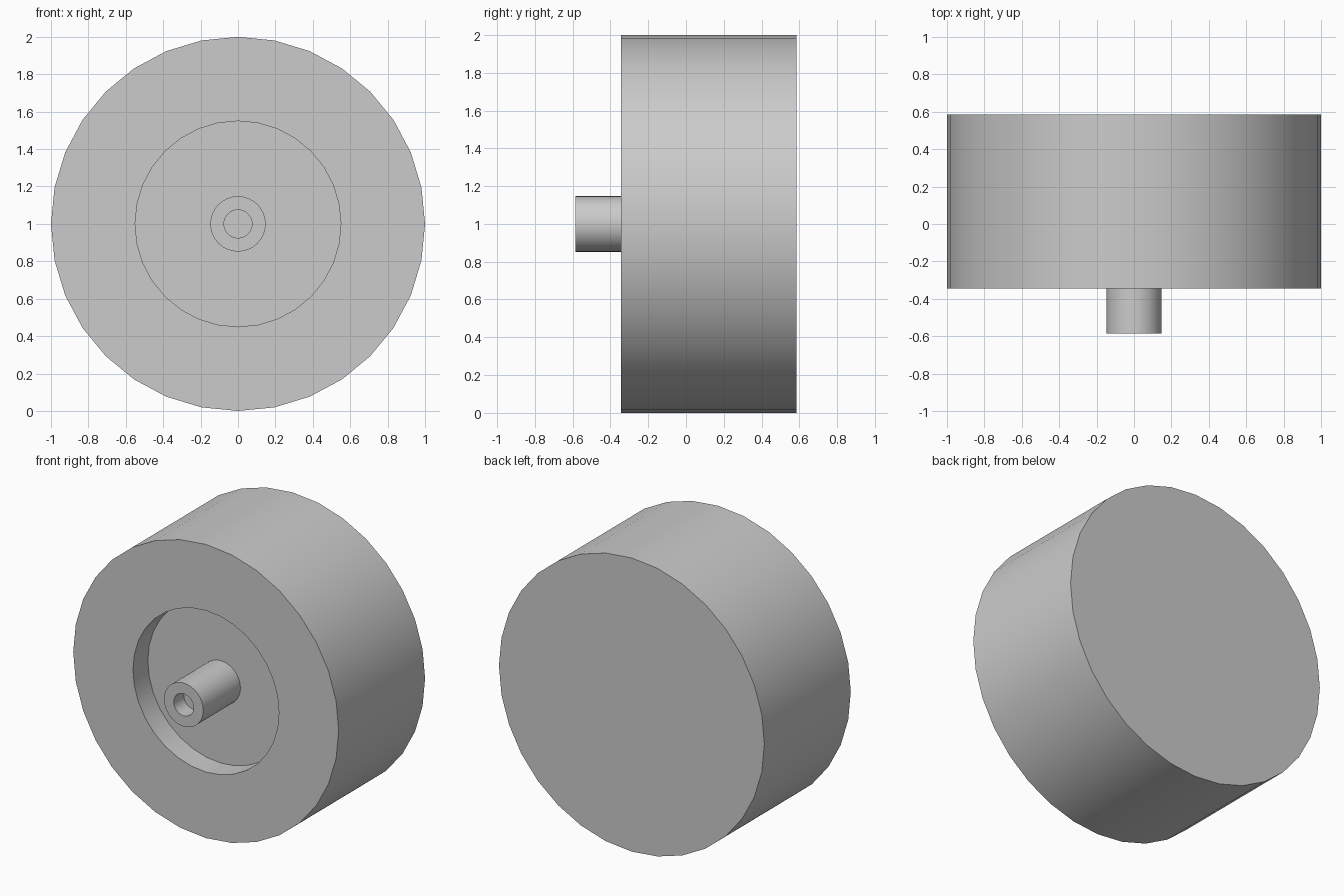
import bpy, bmesh, math

cube = bpy.data.objects.get("Cube")
if cube:
    bpy.data.objects.remove(cube, do_unlink=True)

SIDES = 32
CENTRE_Z = 1.0

grey = bpy.data.materials.new("plain_grey")
grey.use_nodes = True
colour = (0.6, 0.6, 0.6, 1)
grey.diffuse_color = colour
grey.node_tree.nodes["Principled BSDF"].inputs["Base Color"].default_value = colour


def lathe(name, profile):
    """Turn (radius, y) points around the horizontal axle, closing both ends."""
    bm = bmesh.new()
    rings = []
    for radius, y in profile:
        angles = [2 * math.pi * i / SIDES for i in range(SIDES)]
        rings.append([bm.verts.new((radius * math.cos(a), y, CENTRE_Z + radius * math.sin(a)))
                      for a in angles])
    for a, b in zip(rings, rings[1:]):
        for i in range(SIDES):
            j = (i + 1) % SIDES
            bm.faces.new((a[i], a[j], b[j], b[i]))
    bm.faces.new(rings[0])
    bm.faces.new(rings[-1])
    bmesh.ops.recalc_face_normals(bm, faces=bm.faces)
    mesh = bpy.data.meshes.new(name)
    bm.to_mesh(mesh)
    bm.free()
    mesh.materials.append(grey)
    obj = bpy.data.objects.new(name, mesh)
    bpy.context.collection.objects.link(obj)
    bpy.ops.object.select_all(action='DESELECT')
    obj.select_set(True)
    bpy.context.view_layer.objects.active = obj
    bpy.ops.object.shade_smooth_by_angle(angle=math.radians(30))
    return obj


FLOOR_Y = -0.185

# Drum with a round recess in its front
lathe("wheel_drum", [(1.0, 0.585), (1.0, -0.345), (0.55, -0.345), (0.55, FLOOR_Y)])

# Axle stub standing in the recess, with a blind hole in its tip
lathe("axle_stub", [(0.148, FLOOR_Y), (0.148, -0.585), (0.075, -0.585), (0.075, -0.475)])
